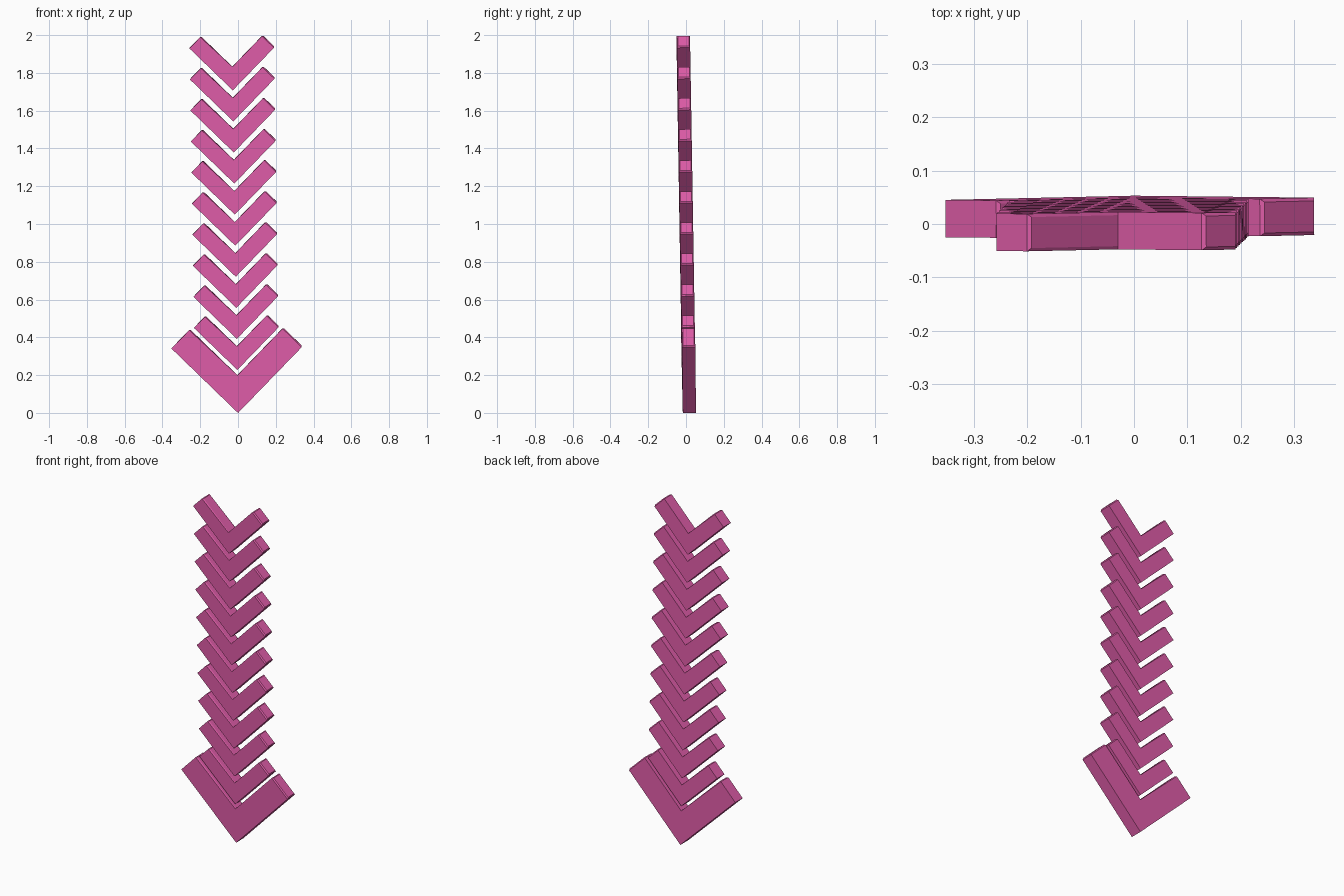
import bpy, bmesh
from mathutils import Matrix, Vector, Euler

if "Cube" in bpy.data.objects:
    bpy.data.objects.remove(bpy.data.objects["Cube"])

# Whole stack leans slightly to the left and to the front
LEAN = Matrix.Translation((0, 0.018, 0)) @ Euler((0.0165, -0.0165, 0.006)).to_matrix().to_4x4()
THICK = 0.07

pink = bpy.data.materials.new("pink")
pink.diffuse_color = (0.75, 0.11, 0.40, 1)
pink.use_nodes = True
pink.node_tree.nodes["Principled BSDF"].inputs["Base Color"].default_value = pink.diffuse_color


def chevron(name, reach, width, tip_z):
    """V-shaped plate: reach = tip to outer corner in x, width = arm width along one axis."""
    right = [(reach, reach), (reach - width, reach + width), (0, 2 * width)]
    left = [(-x, z) for x, z in reversed(right[:2])]
    outline = [(0, 0)] + right + left
    bm = bmesh.new()
    face = bm.faces.new([bm.verts.new((x, -THICK / 2, z + tip_z)) for x, z in outline])
    ext = bmesh.ops.extrude_face_region(bm, geom=[face])
    bmesh.ops.translate(bm, vec=(0, THICK, 0),
                        verts=[g for g in ext["geom"] if isinstance(g, bmesh.types.BMVert)])
    bmesh.ops.recalc_face_normals(bm, faces=bm.faces)

    # Small chamfer round the faces that look up and to the right
    up_right = Vector((1, 0, 1)).normalized()
    edges = [e for e in bm.edges if e.is_convex
             and any(f.normal.dot(up_right) > 0.9 for f in e.link_faces)]
    bmesh.ops.bevel(bm, geom=edges, offset=0.006, segments=1, profile=0.5, affect='EDGES')

    bm.transform(LEAN)
    bmesh.ops.recalc_face_normals(bm, faces=bm.faces)
    mesh = bpy.data.meshes.new(name)
    bm.to_mesh(mesh)
    bm.free()
    mesh.materials.append(pink)
    obj = bpy.data.objects.new(name, mesh)
    bpy.context.collection.objects.link(obj)


# Large arrow tip
chevron("arrow_tip", 0.347, 0.1, 0)

# Stack of ten small chevrons
for i in range(10):
    chevron(f"chevron_{i + 1}", 0.226, 0.0625, 0.228 + i * 0.1645)
